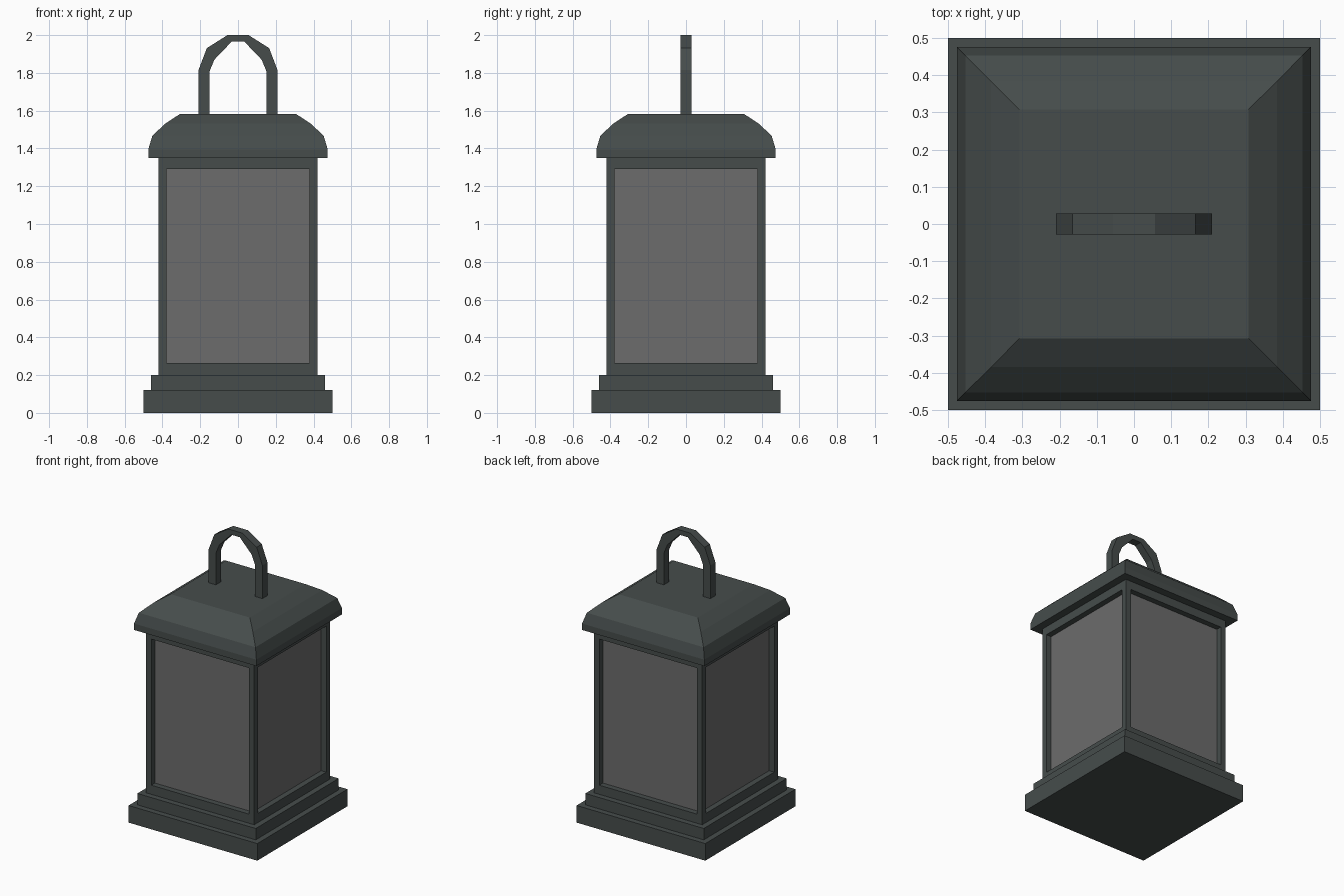
import bpy, bmesh

if "Cube" in bpy.data.objects:
    bpy.data.objects.remove(bpy.data.objects["Cube"])


def material(name, rgb):
    m = bpy.data.materials.new(name)
    m.diffuse_color = (*rgb, 1)
    m.use_nodes = True
    m.node_tree.nodes["Principled BSDF"].inputs["Base Color"].default_value = m.diffuse_color
    return m


metal = material("dark_metal", (0.061, 0.073, 0.071))
glass = material("grey_glass", (0.150, 0.150, 0.150))


def finish(bm, name, mats):
    bmesh.ops.recalc_face_normals(bm, faces=bm.faces[:])
    mesh = bpy.data.meshes.new(name)
    bm.to_mesh(mesh)
    bm.free()
    for m in mats:
        mesh.materials.append(m)
    ob = bpy.data.objects.new(name, mesh)
    bpy.context.collection.objects.link(ob)
    return ob


def square_stack(profile):
    """Closed solid from square rings given as (half width, z)."""
    bm = bmesh.new()
    rings = [[bm.verts.new((sx * r, sy * r, z))
              for sx, sy in ((-1, -1), (1, -1), (1, 1), (-1, 1))]
             for r, z in profile]
    for a, b in zip(rings, rings[1:]):
        for i in range(4):
            j = (i + 1) % 4
            bm.faces.new((a[i], a[j], b[j], b[i]))
    bm.faces.new(rings[0][::-1])
    bm.faces.new(rings[-1])
    bm.normal_update()
    return bm


# stepped base
finish(square_stack([(0.5, 0), (0.5, 0.12), (0.46, 0.12), (0.46, 0.2)]),
       "base", [metal])

# curved roof
finish(square_stack([(0.475, 1.35), (0.475, 1.395), (0.453, 1.468),
                     (0.384, 1.532), (0.308, 1.582)]), "roof", [metal])

# body with a recessed pane on each side
bm = square_stack([(0.42, 0.2), (0.42, 1.35)])
panes = [f for f in bm.faces if abs(f.normal.z) < 0.5]
bmesh.ops.inset_individual(bm, faces=panes, thickness=0.057)
for f in panes:
    for v in f.verts:
        v.co.z = 0.264 if v.co.z < 0.7 else 1.29
bmesh.ops.inset_individual(bm, faces=panes, thickness=0.0, depth=-0.04)
for f in panes:
    f.material_index = 1
finish(bm, "body_frame", [metal, glass])

# arched carrying handle: half outline of outer and inner edges, mirrored
outer = [(0.209, 1.57), (0.209, 1.815), (0.165, 1.931), (0.056, 2.0)]
inner = [(0.152, 1.57), (0.152, 1.805), (0.125, 1.87), (0.033, 1.966)]


def mirrored(half):
    return half + [(-x, z) for x, z in reversed(half)]


bm = bmesh.new()
sections = []
for (xo, zo), (xi, zi) in zip(mirrored(outer), mirrored(inner)):
    sections.append([bm.verts.new(c) for c in (
        (xo, -0.028, zo), (xo, 0.028, zo), (xi, 0.028, zi), (xi, -0.028, zi))])
for a, b in zip(sections, sections[1:]):
    for i in range(4):
        j = (i + 1) % 4
        bm.faces.new((a[i], a[j], b[j], b[i]))
bm.faces.new(sections[0])
bm.faces.new(sections[-1])
finish(bm, "handle", [metal])
